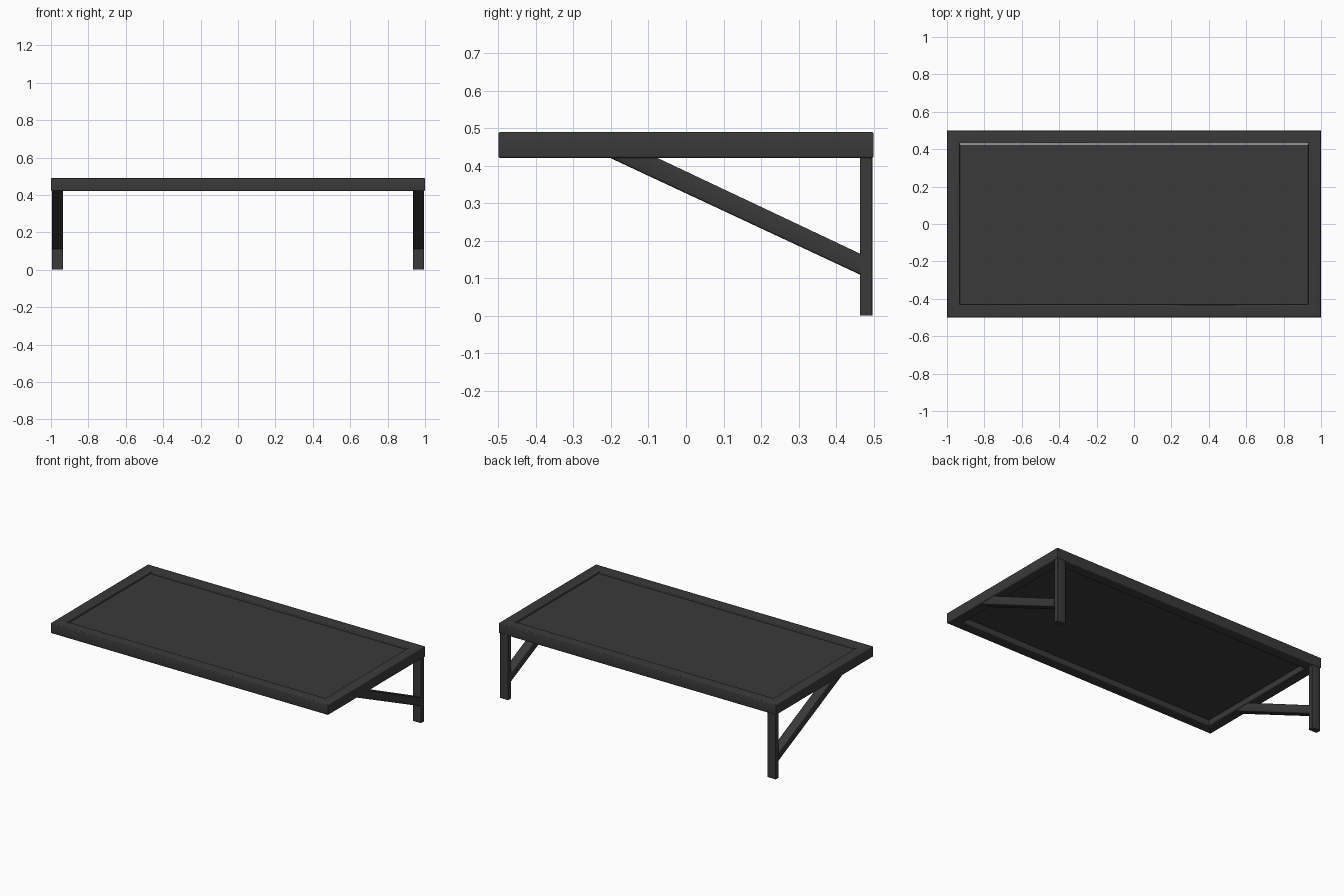
import bpy, bmesh, math

cube = bpy.data.objects.get("Cube")
if cube:
    bpy.data.objects.remove(cube, do_unlink=True)

# Single dark metal colour
metal = bpy.data.materials.new("charcoal_metal")
metal.use_nodes = True
colour = (0.042, 0.042, 0.042, 1)
metal.diffuse_color = colour
bsdf = metal.node_tree.nodes["Principled BSDF"]
bsdf.inputs["Base Color"].default_value = colour
bsdf.inputs["Roughness"].default_value = 0.6


def rounded_rect(w, h, r, steps=3):
    """Outline of a rounded rectangle centred on the origin."""
    pts = []
    for i, (sx, sy) in enumerate([(1, 1), (-1, 1), (-1, -1), (1, -1)]):
        for k in range(steps + 1):
            a = math.pi / 2 * (i + k / steps)
            pts.append((sx * (w / 2 - r) + r * math.cos(a),
                        sy * (h / 2 - r) + r * math.sin(a)))
    return pts


def sweep(name, section, stations, closed=False):
    """Join a section placed by each station function into a beam."""
    bm = bmesh.new()
    rings = [[bm.verts.new(place(u, v)) for u, v in section] for place in stations]
    pairs = list(zip(rings, rings[1:]))
    if closed:
        pairs.append((rings[-1], rings[0]))
    else:
        bm.faces.new(rings[0])
        bm.faces.new(rings[-1])
    n = len(section)
    for a, b in pairs:
        for i in range(n):
            j = (i + 1) % n
            bm.faces.new((a[i], a[j], b[j], b[i]))
    bmesh.ops.recalc_face_normals(bm, faces=bm.faces)
    mesh = bpy.data.meshes.new(name)
    bm.to_mesh(mesh)
    bm.free()
    mesh.materials.append(metal)
    obj = bpy.data.objects.new(name, mesh)
    bpy.context.collection.objects.link(obj)
    bpy.ops.object.select_all(action="DESELECT")
    obj.select_set(True)
    bpy.context.view_layer.objects.active = obj
    bpy.ops.object.shade_smooth_by_angle(angle=math.radians(40))
    return obj


# Mitred rim around the top
RAIL = 0.07
corners = [(1, 1), (-1, 1), (-1, -1), (1, -1)]
sweep("top_frame", rounded_rect(RAIL, RAIL, 0.007),
      [lambda u, v, sx=sx, sy=sy: (sx * (1 - RAIL / 2 + u),
                                   sy * (0.5 - RAIL / 2 + u), 0.455 + v)
       for sx, sy in corners], closed=True)

# Recessed panel, with a hairline gap along the back rail
bpy.ops.mesh.primitive_cube_add(size=1, location=(0, -0.002, 0.465))
panel = bpy.context.object
panel.name = "top_panel"
panel.scale = (1.862, 0.856, 0.016)
bpy.ops.object.transform_apply(location=False, rotation=False, scale=True)
panel.data.materials.append(metal)

# Back legs and their sloping braces
for side, s in (("left", 1), ("right", -1)):
    x = s * 0.965
    sweep(side + "_leg", rounded_rect(0.06, 0.033, 0.004),
          [lambda u, v, z=z: (x + u, 0.48 + v, z) for z in (0, 0.425)])
    sweep(side + "_brace", rounded_rect(0.06, 0.056, 0.006),
          [lambda u, v: (x + u, 0.465, 0.137 + v),
           lambda u, v: (x + u, -0.14 + v * 2.25, 0.421)])
